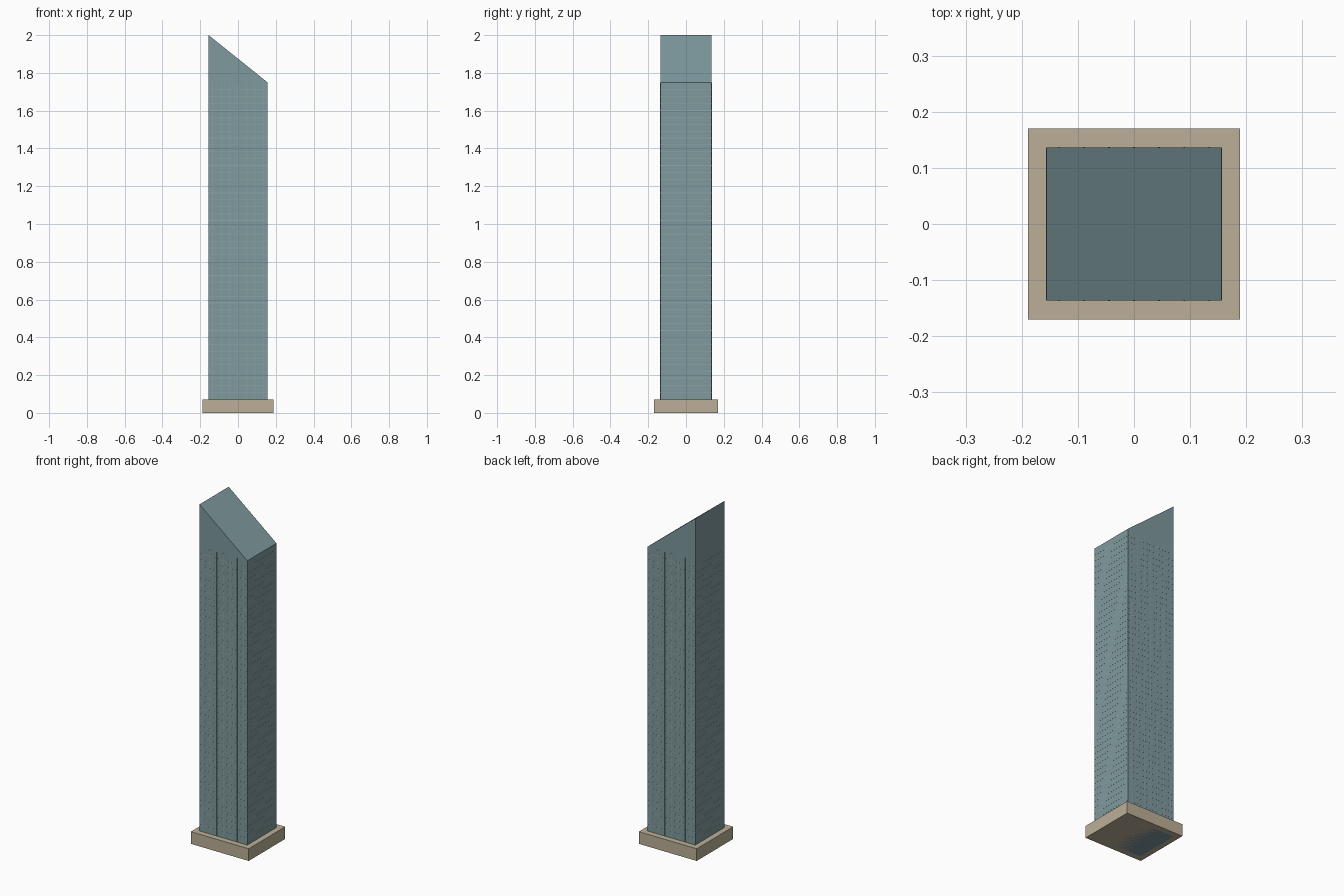
import bpy, bmesh
from mathutils import Matrix, Vector

if "Cube" in bpy.data.objects:
    bpy.data.objects.remove(bpy.data.objects["Cube"])

HX, HY = 0.156, 0.136      # tower half width and half depth
BASE_Z, LOW, TOP = 0.072, 1.75, 2.0


def material(name, rgb):
    m = bpy.data.materials.new(name)
    m.diffuse_color = (*rgb, 1)
    m.use_nodes = True
    m.node_tree.nodes["Principled BSDF"].inputs["Base Color"].default_value = m.diffuse_color
    return m


glass = material("blue_grey_glass", (0.21, 0.32, 0.34))
trim = material("pale_trim", (0.27, 0.38, 0.40))
stone = material("tan_stone", (0.50, 0.43, 0.31))


def add_box(bm, center, size):
    mat = Matrix.Translation(center) @ Matrix.Diagonal((*size, 1))
    return bmesh.ops.create_cube(bm, size=1, matrix=mat)["verts"]


def finish(bm, name, mat):
    me = bpy.data.meshes.new(name)
    bm.to_mesh(me)
    bm.free()
    ob = bpy.data.objects.new(name, me)
    me.materials.append(mat)
    bpy.context.collection.objects.link(ob)
    return ob


# stone plinth
bm = bmesh.new()
add_box(bm, (0, 0, BASE_Z / 2), (0.378, 0.34, BASE_Z))
finish(bm, "plinth", stone)

# tower shaft with a slanted roof, high on the left
bm = bmesh.new()
for v in add_box(bm, (0, 0, TOP / 2), (2 * HX, 2 * HY, TOP)):
    if v.co.z > 1 and v.co.x > 0:
        v.co.z = LOW
finish(bm, "tower", glass)

# thin floor bands wrapping the shaft
bm = bmesh.new()
step = 0.0364
for i in range(1, 46):
    add_box(bm, (0, 0, BASE_Z + i * step),
            (2 * HX + 0.001, 2 * HY + 0.001, 0.003))
finish(bm, "floor_bands", trim)

# vertical mullions on the front and back
bm = bmesh.new()
for i in range(-3, 4):
    for side in (-1, 1):
        add_box(bm, (i * 0.0447, side * HY, (BASE_Z + LOW) / 2),
                (0.003, 0.002, LOW - BASE_Z))
finish(bm, "mullions", trim)
